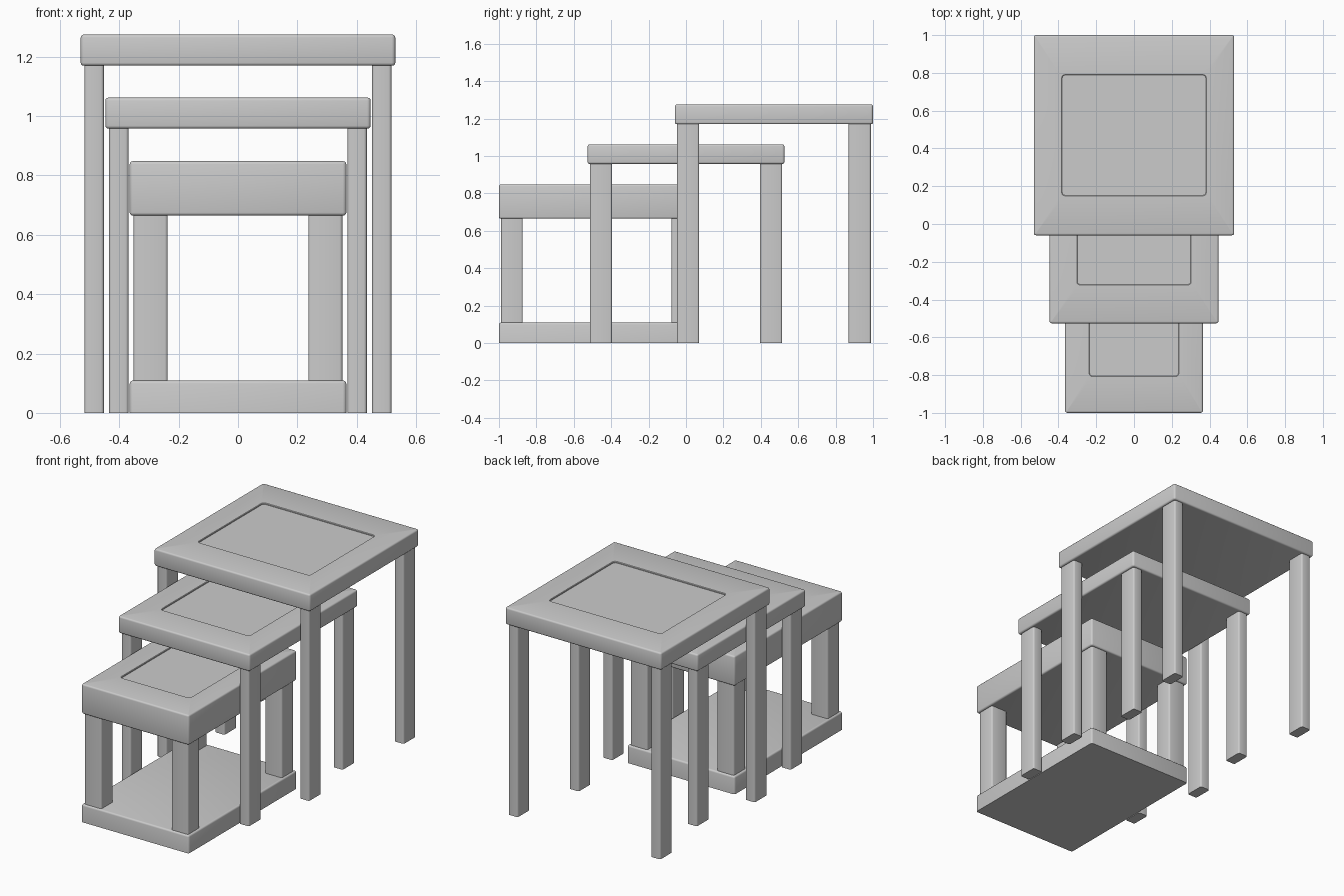
import bpy, bmesh, math

cube = bpy.data.objects.get("Cube")
if cube:
    bpy.data.objects.remove(cube, do_unlink=True)

# One plain grey finish
GREY = (0.6, 0.6, 0.6, 1)
mat = bpy.data.materials.new("plain grey")
mat.use_nodes = True
mat.diffuse_color = GREY
mat.node_tree.nodes["Principled BSDF"].inputs["Base Color"].default_value = GREY

STEPS = 3       # facets in each rounded edge
EDGE = 0.01     # rounding radius


def arc(i):
    a = math.pi / 2 * i / STEPS
    return math.cos(a), math.sin(a)


def ring(bm, hx, hy, r, z):
    """Rounded rectangle of vertices at height z."""
    verts = []
    for q, (sx, sy) in enumerate([(1, 1), (-1, 1), (-1, -1), (1, -1)]):
        for i in range(STEPS + 1):
            a = math.pi / 2 * (q + i / STEPS)
            verts.append(bm.verts.new((sx * (hx - r) + r * math.cos(a),
                                       sy * (hy - r) + r * math.sin(a), z)))
    return verts


def loft(name, centre, rings):
    """Skin a stack of rounded rectangles and cap both ends."""
    bm = bmesh.new()
    loops = [ring(bm, *spec) for spec in rings]
    for low, high in zip(loops, loops[1:]):
        for i in range(len(low)):
            j = (i + 1) % len(low)
            bm.faces.new((low[i], low[j], high[j], high[i]))
    bm.faces.new(loops[0][::-1])
    bm.faces.new(loops[-1])
    mesh = bpy.data.meshes.new(name)
    bm.to_mesh(mesh)
    bm.free()
    mesh.materials.append(mat)
    obj = bpy.data.objects.new(name, mesh)
    obj.location = (centre[0], centre[1], 0)
    bpy.context.collection.objects.link(obj)
    bpy.ops.object.select_all(action="DESELECT")
    obj.select_set(True)
    bpy.context.view_layer.objects.active = obj
    bpy.ops.object.shade_smooth_by_angle(angle=math.radians(40))
    return obj


def slab(name, y, hx, hy, z0, z1, round_base=True, panel=None):
    """Board with rounded edges and an optional recessed panel."""
    rings = []
    if round_base:
        for i in range(STEPS + 1):
            c, s = arc(i)
            inset = EDGE * (1 - s)
            rings.append((hx - inset, hy - inset, EDGE * 1.2 - inset, z0 + EDGE * (1 - c)))
        rings.sort(key=lambda spec: spec[3])
    else:
        rings.append((hx, hy, EDGE * 1.2, z0))
    for i in range(STEPS + 1):
        c, s = arc(i)
        inset = EDGE * (1 - c)
        rings.append((hx - inset, hy - inset, EDGE * 1.2 - inset, z1 - EDGE * (1 - s)))
    if panel:
        px, py = panel
        rings += [(px + 0.003, py + 0.003, 0.018, z1), (px, py, 0.015, z1 - 0.003),
                  (px, py, 0.015, z1 - 0.008)]
    return loft(name, (0, y), rings)


def table(size, y, hx, hy, z0, z1, panel, leg_w, leg_d, base=0.0):
    """Top plus four legs set just inside its corners."""
    slab(size + "_table_top", y, hx, hy, z0, z1, panel=panel)
    lx, ly = hx - 0.013 - leg_w / 2, hy - 0.012 - leg_d / 2
    for side, sx in (("left", 1), ("right", -1)):
        for end, sy in (("front", -1), ("back", 1)):
            loft(f"{size}_table_{end}_{side}_leg", (sx * lx, y + sy * ly),
                 [(leg_w / 2, leg_d / 2, EDGE, base), (leg_w / 2, leg_d / 2, EDGE, z0 + 0.002)])


# Three nesting tables, stepping forward as they get smaller
table("large", 0.47, 0.53, 0.53, 1.17, 1.275, (0.38, 0.318), 0.065, 0.118)
table("medium", 0.0, 0.447, 0.526, 0.958, 1.062, (0.3, 0.32), 0.065, 0.118)
table("small", -0.475, 0.365, 0.525, 0.665, 0.848, (0.235, 0.33), 0.115, 0.115, base=0.106)

# Lower shelf of the small table
slab("small_table_shelf", -0.475, 0.365, 0.525, 0.0, 0.109, round_base=False)
